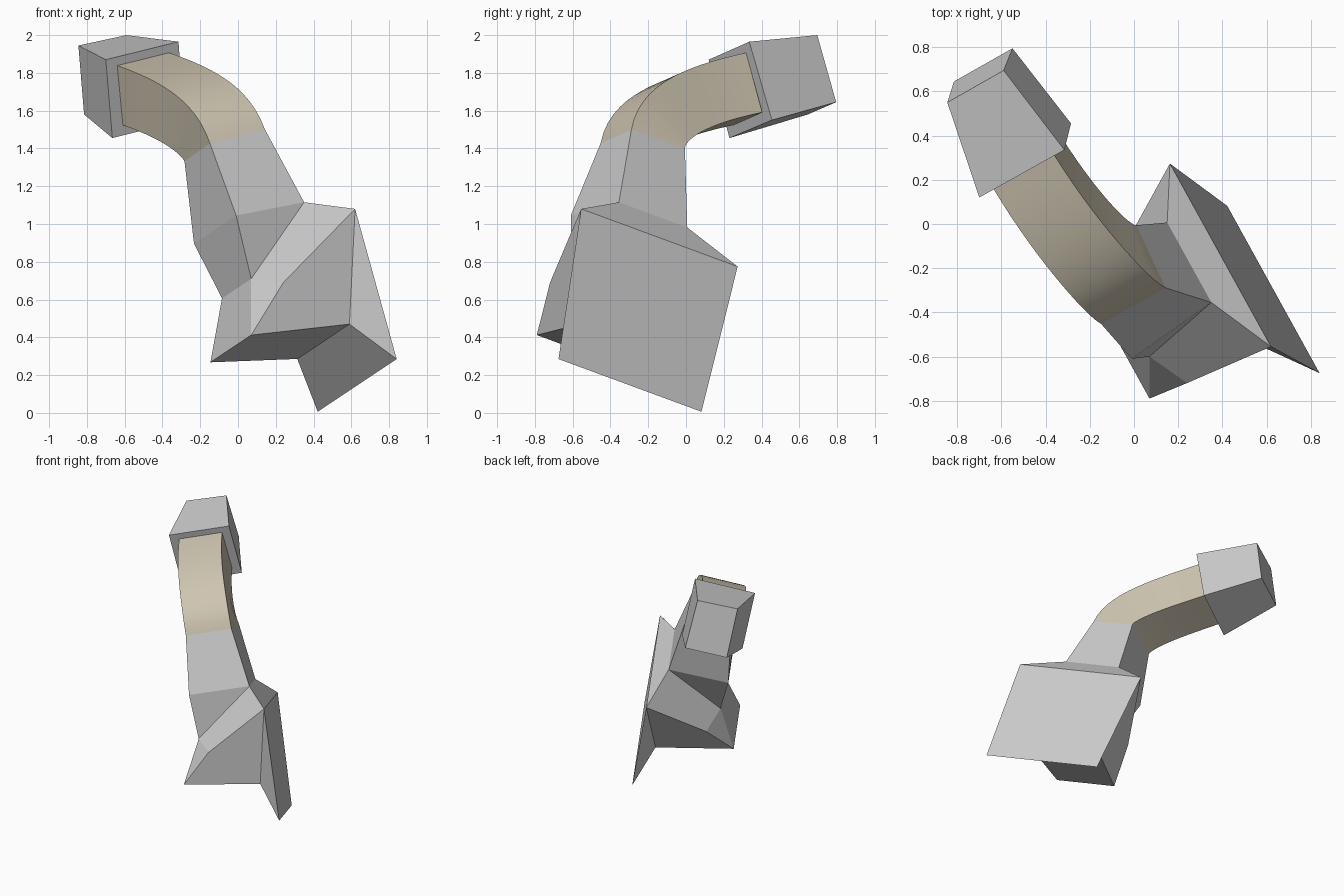
import bpy, bmesh
from mathutils import Vector as V

if "Cube" in bpy.data.objects:
    bpy.data.objects.remove(bpy.data.objects["Cube"])


def build(name, verts, faces):
    bm = bmesh.new()
    vs = [bm.verts.new(v) for v in verts]
    for f in faces:
        bm.faces.new([vs[i] for i in f])
    bmesh.ops.recalc_face_normals(bm, faces=bm.faces)
    me = bpy.data.meshes.new(name)
    bm.to_mesh(me)
    bm.free()
    ob = bpy.data.objects.new(name, me)
    bpy.context.collection.objects.link(ob)
    return ob


# Tapered end block: large front face, smaller back face
front = [(-.70, .12, 1.87), (-.315, .335, 1.965), (-.285, .455, 1.55), (-.665, .23, 1.455)]
back = [(-.845, .55, 1.945), (-.59, .695, 2.0), (-.55, .795, 1.645), (-.815, .645, 1.58)]
build("end_block", front + back,
      [(0, 1, 2, 3), (4, 5, 6, 7)] + [(i, (i + 1) % 4, (i + 1) % 4 + 4, i + 4) for i in range(4)])

# Bent square neck: square section swept along a bezier, bending about the side axis
side = V((.854, .477, .211)).normalized()
t0 = V((.513, -.839, -.179)).normalized()
t1 = V((.322, -.165, -.931)).normalized()
c0, c3 = V((-.487, .284, 1.715)), V((-.07, -.229, 1.415))
c1, c2 = c0 + t0 * .36, c3 - t1 * .16
N = 14
rings = []
for i in range(N + 1):
    t = i / N
    s = 1 - t
    p = c0 * s**3 + c1 * 3 * s * s * t + c2 * 3 * s * t * t + c3 * t**3
    tan = (c1 - c0) * s * s + (c2 - c1) * 2 * s * t + (c3 - c2) * t * t
    out = tan.cross(side).normalized() * .164
    w = side * (.161 + .01 * t)
    rings.append([p - w + out, p + w + out, p + w - out, p - w - out])
neck = build("bent_neck", [v for r in rings for v in r],
             [(4 * i + j, 4 * i + (j + 1) % 4, 4 * i + 4 + (j + 1) % 4, 4 * i + 4 + j)
              for i in range(N) for j in range(4)])
mat = bpy.data.materials.new("tan")
mat.diffuse_color = (.62, .56, .44, 1)
mat.use_nodes = True
mat.node_tree.nodes["Principled BSDF"].inputs["Base Color"].default_value = mat.diffuse_color
neck.data.materials.append(mat)
bpy.context.view_layer.objects.active = neck
neck.select_set(True)
bpy.ops.object.shade_smooth_by_angle()

# Mounting bracket: one side outlined, the other mirrored across a slanted plane
n = V((-.46, .833, -.307)).normalized()
tl, tr, br, bl = rings[-1]
a = [tl, tr] + [V(p) for p in [
    (-.01, -.61, 1.045), (.35, -.355, 1.115),   # 2, 3 neck base
    (.07, -.60, .71), (.24, -.72, .69),         # 4, 5 shoulder
    (.62, -.555, 1.08), (.84, -.675, .285),     # 6, 7 plate edge
    (.59, -.56, .47), (.07, -.79, .412)]]       # 8, 9 underside
b = [bl, br] + [v - n * 2 * (n.dot(v) + .582) for v in a[2:]]
cheeks = [(0, 1, 3, 2), (2, 3, 4), (4, 3, 6, 5), (4, 5, 9), (5, 6, 8, 9), (6, 7, 8)]
path = [0, 2, 4, 9, 8, 7, 6, 3, 1]
build("mounting_bracket", a + b,
      cheeks + [tuple(i + 10 for i in f) for f in cheeks]
      + [(i, j, j + 10, i + 10) for i, j in zip(path, path[1:])])
